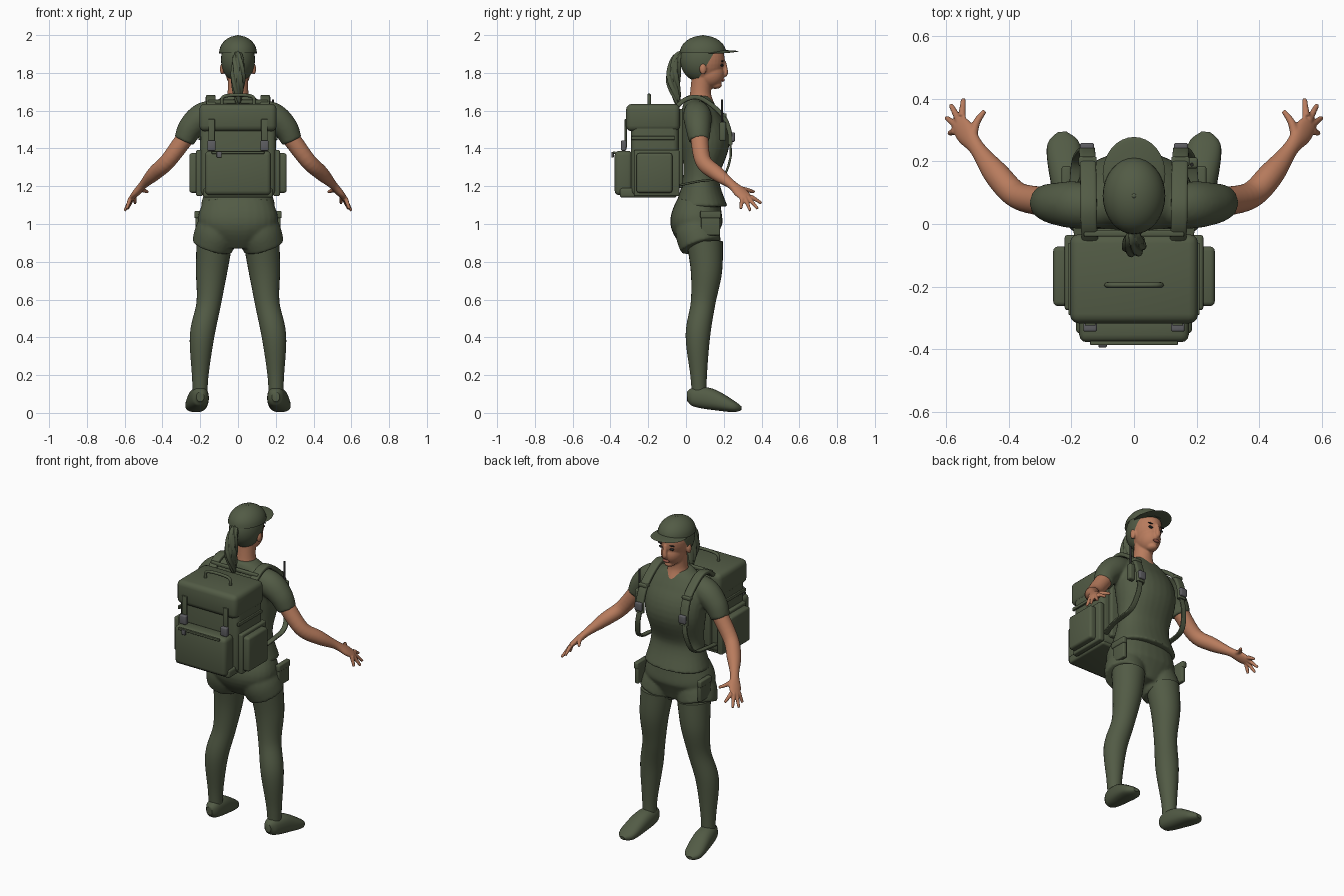
import bpy, bmesh
from math import sin, cos, pi, radians
from mathutils import Vector, Matrix

default_cube = bpy.data.objects.get("Cube")
if default_cube:
    bpy.data.objects.remove(default_cube)


def material(name, red, green, blue):
    colour = (red, green, blue, 1)
    mat = bpy.data.materials.new(name)
    mat.use_nodes = True
    mat.diffuse_color = colour
    mat.node_tree.nodes["Principled BSDF"].inputs["Base Color"].default_value = colour
    return mat


GREEN = material("olive cloth", .085, .105, .06)
SKIN = material("skin", .48, .2, .11)
GREY = material("grey buckle", .11, .11, .12)
DARK = material("dark detail", .02, .02, .02)
LIP = material("lips", .32, .1, .07)
ACROSS, FORWARD = Vector((1, 0, 0)), Vector((0, 1, 0))


def finish(name, bm, mat=GREEN, voxel=0, mirror=False):
    """Turn a bmesh into a smooth object, optionally mirrored or fused."""
    bmesh.ops.recalc_face_normals(bm, faces=bm.faces[:])
    mesh = bpy.data.meshes.new(name)
    bm.to_mesh(mesh)
    bm.free()
    mesh.materials.append(mat)
    obj = bpy.data.objects.new(name, mesh)
    bpy.context.collection.objects.link(obj)
    bpy.ops.object.select_all(action='DESELECT')
    bpy.context.view_layer.objects.active = obj
    obj.select_set(True)
    bpy.ops.object.shade_smooth_by_angle(angle=radians(40))
    if mirror:
        obj.modifiers.new("mirror", 'MIRROR').use_mirror_merge = False
    if voxel:
        fuse = obj.modifiers.new("fuse", 'REMESH')
        fuse.mode = 'VOXEL'
        fuse.voxel_size = voxel
        fuse.use_smooth_shade = True
        obj.modifiers.new("soften", 'SMOOTH').iterations = 4


def spline(rows, steps=6):
    """Smooth curve through rows of numbers."""
    last = len(rows) - 1
    curve = []
    for i in range(last):
        before, start = rows[max(i - 1, 0)], rows[i]
        end, after = rows[i + 1], rows[min(i + 2, last)]
        for k in range(steps):
            t = k / steps
            ease = t * t * (3 - 2 * t)
            leave = (end - before) * (t * (1 - t) ** 2 / 2)
            arrive = (after - start) * (t * t * (1 - t) / 2)
            curve.append(start.lerp(end, ease) + leave - arrive)
    return curve + [rows[last]]


def loft(bm, path, width, depth=None, side=ACROSS, both=False, power=2, sides=28, lobes=0):
    """Skin rounded rings along a path; width runs along the side axis.
    Width and depth are one number or one per path point."""
    depth = depth or width
    widths = width if isinstance(width, list) else [width] * len(path)
    depths = depth if isinstance(depth, list) else [depth] * len(path)

    def superellipse(value):
        return (1 if value > 0 else -1) * abs(value) ** (2 / power)

    for sign in ((1, -1) if both else (1,)):
        flip = Vector((sign, 1, 1))
        rows = spline([Vector((*(Vector(point) * flip), w, d))
                       for point, w, d in zip(path, widths, depths)])
        centres = [Vector(row[:3]) for row in rows]
        rings = []
        for i, centre in enumerate(centres):
            tangent = (centres[min(i + 1, len(rows) - 1)] - centres[max(i - 1, 0)]).normalized()
            axis = Vector(side) * flip
            u = (axis - tangent * axis.dot(tangent)).normalized() * rows[i][3]
            v = tangent.cross(u.normalized()) * rows[i][4]
            ring = []
            for k in range(sides):
                angle = 2 * pi * k / sides
                ridge = 1 + cos(lobes * angle + i) / 7 if lobes else 1
                offset = u * superellipse(cos(angle)) + v * superellipse(sin(angle))
                ring.append(bm.verts.new(centre + offset * ridge))
            rings.append(ring)
        for lower, upper in zip(rings, rings[1:]):
            for k in range(sides):
                bm.faces.new((lower[k], lower[k - 1], upper[k - 1], upper[k]))
        bm.faces.new(rings[0])
        bm.faces.new(rings[-1][::-1])
    return bm


def ball(bm, at, radii):
    place = Matrix.Translation(at) @ Matrix.Diagonal((*radii, 1))
    bmesh.ops.create_uvsphere(bm, u_segments=32, v_segments=16, radius=1, matrix=place)
    return bm


def cut(bm, point, normal):
    """Remove everything beyond a plane."""
    everything = bm.verts[:] + bm.edges[:] + bm.faces[:]
    bmesh.ops.bisect_plane(bm, geom=everything, plane_co=point, plane_no=normal, clear_outer=True)
    return bm


def box(name, at, size, mat=GREEN, mirror=False):
    bm = bmesh.new()
    place = Matrix.Translation(at) @ Matrix.Diagonal((*size, 1))
    bmesh.ops.create_cube(bm, size=1, matrix=place)
    bmesh.ops.bevel(bm, geom=bm.edges[:], offset=min(.03, min(size) / 4), segments=3,
                    profile=.5, affect='EDGES')
    finish(name, bm, mat, mirror=mirror)


# Shirt: torso and sleeves fused
bm = loft(bmesh.new(), [(0, .08, 1.09), (0, .08, 1.25), (0, .1, 1.43), (0, .075, 1.56), (0, .065, 1.64),
                        (0, .065, 1.68)],
          width=[.2, .165, .185, .185, .13, .07], depth=[.14, .095, .13, .11, .08, .06], power=2.2)
loft(bm, [(.08, .05, 1.6), (.18, .06, 1.57), (.25, .065, 1.51), (.285, .07, 1.44)],
     width=[.06, .075, .067, .055], side=FORWARD, both=True)
finish("shirt", bm, voxel=.009)

# Shorts: hips and leg openings fused
bm = loft(bmesh.new(), [(0, .07, 1.12), (0, .055, 1), (0, .07, .88)],
          width=[.185, .21, .1], depth=[.115, .138, .08], power=2.3)
loft(bm, [(.09, .045, 1.03), (.115, .06, .95), (.137, .08, .88)], width=[.1, .115, .11], both=True)
finish("shorts", bm, voxel=.009)
box("cargo_pocket", (.213, .13, 1), (.025, .1, .12), mirror=True)
box("cargo_pocket_flap", (.216, .13, 1.05), (.03, .11, .04), mirror=True)

# Legs and shoes
bm = loft(bmesh.new(), [(.125, .1, .9), (.14, .108, .75), (.155, .09, .58), (.19, .063, .41), (.2, .067, .2),
                        (.2, .07, .08)], width=[.095, .083, .065, .065, .044, .038])
finish("leg", bm, mirror=True)
bm = loft(bmesh.new(), [(.2, .006, .085), (.2, .04, .085), (.21, .13, .073), (.226, .25, .033), (.23, .293, .024)],
          width=[.02, .042, .055, .053, .016], depth=[.025, .05, .056, .03, .01], power=2.4)
finish("shoe", bm, mirror=True)

# Bare arms with hands
wrist, palm = Vector((.5, .24, 1.21)), Vector((.56, .32, 1.14))
spread = Vector((-.4, .9, .2))
bm = loft(bmesh.new(), [(.27, .07, 1.47), (.37, .09, 1.335), (.44, .16, 1.27), wrist, wrist.lerp(palm, .6), palm],
          width=[.048, .043, .041, .026, .037, .032], depth=[.048, .043, .039, .023, .019, .013],
          side=spread, both=True)
fingertips = [(.59, .29, 1.08), (.6, .34, 1.07), (.585, .38, 1.08), (.545, .4, 1.11)]
for i, tip in enumerate(fingertips):
    knuckle = palm + spread * (i - 1.5) * .017
    loft(bm, [knuckle, tip], width=[.013, .008], side=spread, both=True, sides=12)
loft(bm, [wrist.lerp(palm, .3), (.505, .32, 1.18), (.477, .362, 1.17)], width=[.017, .013, .008],
     side=spread, both=True, sides=12)
finish("arms_and_hands", bm, SKIN, voxel=.0045)

# Head: skull, jaw, nose, ears and neck fused
bm = ball(bmesh.new(), (0, .09, 1.87), (.085, .115, .12))
ball(bm, (0, .125, 1.795), (.064, .078, .075))
ball(bm, (0, .155, 1.735), (.03, .035, .02))
loft(bm, [(0, .2, 1.86), (0, .211, 1.8), (0, .195, 1.785)], width=[.01, .016, .01], depth=.012)
loft(bm, [(0, .08, 1.62), (0, .077, 1.69), (0, .085, 1.78)], width=[.076, .056, .055])
for side in (1, -1):
    ball(bm, (side * .084, .09, 1.82), (.012, .018, .03))
finish("head_and_neck", bm, SKIN, voxel=.005)
finish("lips", ball(bmesh.new(), (0, .195, 1.762), (.022, .01, .009)), LIP)
finish("eye", ball(bmesh.new(), (.036, .19, 1.84), (.015, .008, .007)), DARK, mirror=True)
finish("eyebrow", ball(bmesh.new(), (.038, .193, 1.862), (.02, .006, .004)), DARK, mirror=True)

# Hair and ponytail
bm = ball(bmesh.new(), (0, .088, 1.87), (.09, .12, .122))
finish("hair", cut(bm, (0, .085, 1.8), (0, 1, -.6)))
bm = loft(bmesh.new(), [(0, -.015, 1.9), (0, -.05, 1.87), (0, -.068, 1.77), (0, -.05, 1.67), (0, -.045, 1.62)],
          width=[.018, .027, .035, .02, .005], lobes=7, sides=56)
finish("ponytail", bm)

# Cap
bm = ball(bmesh.new(), (0, .09, 1.905), (.1, .123, .093))
finish("cap", cut(bm, (0, 0, 1.905), (0, 0, -1)))
finish("cap_button", ball(bmesh.new(), (0, .09, 1.997), (.007, .007, .003)))
bm = ball(bmesh.new(), (0, .16, 1.914), (.1, .118, .007))
for vert in bm.verts:
    vert.co.z -= vert.co.x ** 2
finish("cap_brim", bm)

# Backpack body
box("pack_body", (0, -.165, 1.385), (.4, .25, .475))
box("pack_flap", (0, -.175, 1.563), (.41, .285, .145))
box("pack_front_pocket", (0, -.33, 1.27), (.35, .095, .235))
box("pack_base", (0, -.2, 1.165), (.37, .3, .05))
box("pack_back_pad", (0, -.035, 1.4), (.3, .04, .42))
box("pack_side_panel", (.204, -.155, 1.27), (.035, .24, .245), mirror=True)
box("pack_side_pocket", (.23, -.167, 1.27), (.056, .19, .21), mirror=True)
box("pack_side_strap", (.203, -.175, 1.455), (.014, .23, .02), mirror=True)
box("pack_top_yoke", (0, -.03, 1.648), (.32, .02, .02))

# Backpack fittings
box("flap_strap", (.14, -.319, 1.48), (.034, .012, .15), mirror=True)
box("flap_buckle", (.14, -.33, 1.415), (.044, .028, .055), GREY, mirror=True)
box("pocket_zip", (0, -.38, 1.378), (.28, .014, .014))
box("zip_pull", (-.1, -.388, 1.367), (.026, .012, .03), GREY)
bm = loft(bmesh.new(), [(x, -.195, z) for x, z in ((-.085, 1.63), (-.07, 1.677), (.07, 1.677), (.085, 1.63))],
          width=.009, side=FORWARD, sides=12)
finish("carry_handle", bm)

# Shoulder straps with buckles and the lower loops
bm = loft(bmesh.new(), [(.14, -.06, 1.61), (.144, 0, 1.66), (.145, .08, 1.665), (.147, .19, 1.58),
                        (.15, .23, 1.49), (.15, .235, 1.42)], width=.026, depth=.012, power=4)
finish("shoulder_strap", bm, mirror=True)
bm = loft(bmesh.new(), [(.15, .232, 1.44), (.165, .235, 1.35), (.185, .19, 1.25), (.19, .06, 1.225),
                        (.17, -.06, 1.2)], width=.016, depth=.006, power=4)
finish("lower_strap", bm, mirror=True)
box("strap_buckle", (.15, .245, 1.46), (.046, .028, .05), GREY, mirror=True)
box("strap_keeper", (.148, .2, 1.575), (.058, .03, .02), mirror=True)

# Radio clipped to one strap
box("radio", (.185, .195, 1.49), (.04, .035, .1))
bm = loft(bmesh.new(), [(.185, .19, 1.53), (.185, .19, 1.66)], width=.006, sides=10)
finish("radio_antenna", bm, DARK)
